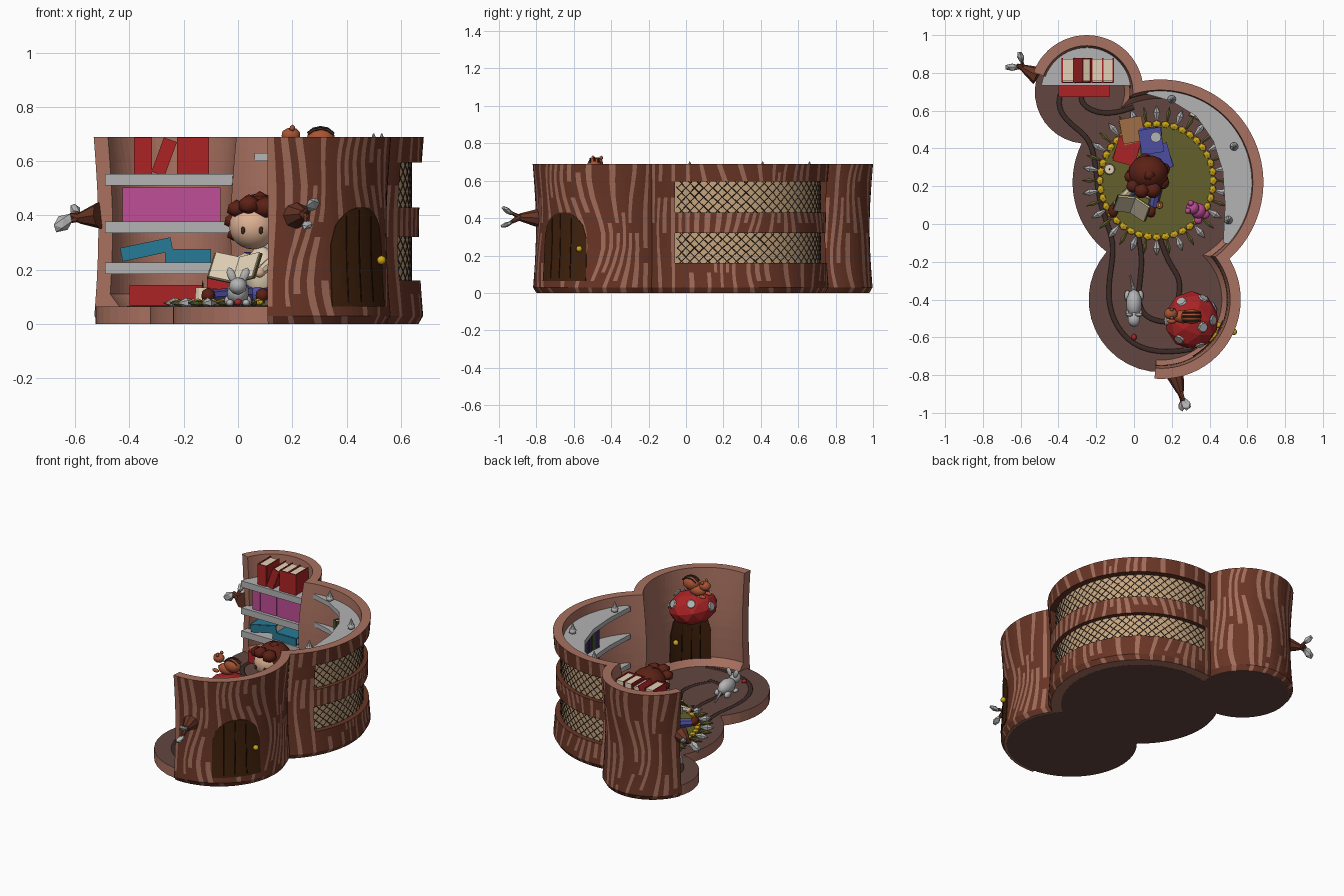
import bpy, bmesh, random
from math import sin, cos, pi, atan2, radians, sqrt
from mathutils import Vector as V, Matrix, Euler

if "Cube" in bpy.data.objects:
    bpy.data.objects.remove(bpy.data.objects["Cube"])
random.seed(4)
MATS = {}
BARK, PALE, WOOD, NET, SOIL = (104, 56, 42), (160, 108, 90), (166, 112, 96), (196, 164, 126), (98, 72, 66)
GREY, RED, BLUE, PINK, CREAM = (178, 178, 178), (170, 40, 42), (44, 122, 150), (190, 80, 150), (225, 208, 180)
OLIVE, GOLD, DOOR, HAIR, SKIN = (98, 96, 46), (205, 165, 30), (66, 38, 20), (92, 38, 28), (222, 176, 146)
NAVY, DARK, ORANGE = (78, 80, 160), (62, 46, 42), (168, 84, 54)

def mat(c):
    if c not in MATS:
        MATS[c] = bpy.data.materials.new("paint")
        MATS[c].diffuse_color = [(v / 255) ** 2.2 for v in c] + [1]
    return MATS[c]

def finish(name, bm, *cols, smooth=False, M=None):
    bmesh.ops.recalc_face_normals(bm, faces=bm.faces)
    if M: bm.transform(M)
    me = bpy.data.meshes.new(name); bm.to_mesh(me); bm.free()
    for c in cols: me.materials.append(mat(c))
    for p in me.polygons: p.use_smooth = smooth
    ob = bpy.data.objects.new(name, me); bpy.context.collection.objects.link(ob)
    return ob

def place(loc, rot=(0, 0, 0), scale=(1, 1, 1)):
    return Matrix.LocRotScale(V(loc), Euler([radians(a) for a in rot]), V(scale))

def blob(name, loc, scale, col, rot=(0, 0, 0), sub=2, smooth=True):
    bm = bmesh.new(); bmesh.ops.create_icosphere(bm, subdivisions=sub, radius=1)
    return finish(name, bm, col, smooth=smooth, M=place(loc, rot, scale))

def cone(name, a, b, r0, r1, col, n=8):
    a, b = V(a), V(b); bm = bmesh.new()
    bmesh.ops.create_cone(bm, cap_ends=True, segments=n, radius1=r0, radius2=r1, depth=(b - a).length)
    q = (b - a).to_track_quat('Z', 'Y').to_matrix().to_4x4()
    return finish(name, bm, col, M=Matrix.Translation((a + b) / 2) @ q)

def book(name, loc, size, col, rot=(0, 0, 0)):
    # two covers and a spine on -y around a page block; loc is the bottom centre
    w, d, h = size; t = .006; bm = bmesh.new()
    for s, c in (((t, d, h), (-w/2, 0, 0)), ((t, d, h), (w/2, 0, 0)), ((w, t, h), (0, -d/2, 0)),
                 ((w - t, d - .012, h - .012), (0, 0, 0))):
        vs = bmesh.ops.create_cube(bm, size=1, matrix=place(c, scale=s))['verts']
        for f in {f for v in vs for f in v.link_faces}: f.material_index = int(s[0] == w - t)
    return finish(name, bm, col, CREAM, M=place(loc, rot) @ Matrix.Translation((0, 0, h / 2)))

def slab(name, pts, z0, z1, col, side=None):
    bm = bmesh.new(); lo = [bm.verts.new((*p, z0)) for p in pts]; hi = [bm.verts.new((*p, z1)) for p in pts]
    bm.faces.new(lo); bm.faces.new(hi)
    for i in range(len(pts)):
        bm.faces.new((lo[i-1], lo[i], hi[i], hi[i-1])).material_index = 1 if side else 0
    return finish(name, bm, col, side or col)

def tubes(name, lines, r, col, kind='POLY', loc=(0, 0, 0), flat=1):
    cu = bpy.data.curves.new(name, 'CURVE'); cu.dimensions = '3D'
    cu.bevel_depth, cu.bevel_resolution, cu.resolution_u = r, 0, 6
    for pts in lines:
        sp = cu.splines.new(kind); sp.points.add(len(pts) - 1)
        for p, q in zip(sp.points, pts): p.co = (*q, 1)
        if kind == 'NURBS': sp.use_endpoint_u, sp.order_u = True, 4
    ob = bpy.data.objects.new(name, cu); bpy.context.collection.objects.link(ob)
    cu.materials.append(mat(col)); ob.location = loc; ob.scale.z = flat

# three overlapping trunk circles: back, middle, front
C = {'B': (V((-.25, .70)), .30), 'M': (V((.14, .22)), .545), 'F': (V((.145, -.40)), .42)}
FLOOR_R = {'B': .275, 'M': .465, 'F': .385}

def isect(k, rm, rk, side):
    c = C['M'][0]; v = C[k][0] - c; D = v.length; a = (D*D + rm*rm - rk*rk) / (2*D); v /= D
    return c + v * a + V((v.y, -v.x)) * side * sqrt(rm*rm - a*a)
def ang(p, k): return atan2(p.y - C[k][0].y, p.x - C[k][0].x)
def on(k, a, r): return C[k][0] + V((cos(a), sin(a))) * r
def path(k, u, d):
    r = {q: C[q][1] + d for q in C}
    j1, j2 = isect('B', r['M'], r['B'], 1), isect('F', r['M'], r['F'], -1)
    a, b = {'B': (radians(160), ang(j1, 'B')), 'M': (ang(j1, 'M'), ang(j2, 'M')), 'F': (ang(j2, 'F'), radians(-95))}[k]
    return on(k, a + (b - a) * u, r[k])
def prof(z): return -.02 if z == 0 else -.018 * sin(pi * z / .69)
def inner(z): return -.1 if z < .07 else prof(z) - .056

# striped trunk wall with two recessed windows
ZS = [0, .03, .065, .11, .16, .24, .32, .375, .43, .51, .595, .645, .69]
LEN, COLS, WIN = {'B': .78, 'M': 1.42, 'F': .92}, {'B': 32, 'M': 60, 'F': 38}, (2, 53)
bm = bmesh.new()
for k in 'BMF':
    n, L = COLS[k], LEN[k]; fixed = (0, 1) + ((WIN[0] / n, WIN[1] / n) if k == 'M' else ())
    def uu(i, z):
        u = i / n; s = u * L; m = min(1, min(abs(u - f) for f in fixed) / .15)
        return u + m * (.03 * sin(9*s + 6*z) + .02 * sin(4*s - 11*z)) / L
    grid = lambda fn: [[bm.verts.new((*path(k, uu(i, z), fn(z)), z)) for z in ZS] for i in range(n + 1)]
    O, I, R = grid(prof), grid(inner), grid(lambda z: -.046)
    hole = lambda i, j: k == 'M' and WIN[0] <= i < WIN[1] and j in (4, 5, 8, 9)
    def quad(m, *v): bm.faces.new(v).material_index = m
    for i in range(n):
        a, b = random.randint(0, 9), random.randint(3, 6)
        for j in range(len(ZS) - 1):
            quad(2, I[i][j], I[i+1][j], I[i+1][j+1], I[i][j+1])
            light = (i % 4 == 1 and j != a) or (i % 4 == 3 and a <= j < a + b)
            if not hole(i, j):
                quad(int(light), O[i][j], O[i+1][j], O[i+1][j+1], O[i][j+1]); continue
            quad(3, R[i][j], R[i+1][j], R[i+1][j+1], R[i][j+1])
            for di, dj, p, q in ((-1, 0, (0, 0), (0, 1)), (1, 0, (1, 0), (1, 1)), (0, -1, (0, 0), (1, 0)), (0, 1, (0, 1), (1, 1))):
                if not hole(i + di, j + dj):
                    A, B = (i + p[0], j + p[1]), (i + q[0], j + q[1])
                    quad(0, O[A[0]][A[1]], O[B[0]][B[1]], R[B[0]][B[1]], R[A[0]][A[1]])
        for j in (0, -1): quad(2, O[i][j], O[i+1][j], I[i+1][j], I[i][j])
    if k != 'M':
        e = 0 if k == 'B' else n
        for j in range(len(ZS) - 1): quad(2, O[e][j], O[e][j+1], I[e][j+1], I[e][j])
bmesh.ops.delete(bm, geom=[v for v in bm.verts if not v.link_faces], context='VERTS')
bmesh.ops.remove_doubles(bm, verts=bm.verts, dist=.0005)
finish("trunk_wall", bm, BARK, PALE, WOOD, NET)

# crossed netting in the windows
lines = []
for z0, z1 in ((.16, .32), (.43, .595)):
    for i in range(-3, 24):
        for s in (0, 1):
            pts = [((i + 3.4 * t) / 23, z0 + (z1 - z0) * (t if s else 1 - t)) for t in (q / 6 for q in range(7))]
            pts = [(.034 + .849 * u, z) for u, z in pts if 0 <= u <= 1]
            if len(pts) > 1: lines.append([(*path('M', u, -.045), z) for u, z in pts])
tubes("window_netting", lines, .0022, DARK)

# floor plate as the union outline of the three circles
R = FLOOR_R; pf = [isect('F', R['M'], R['F'], s) for s in (1, -1)]; pb = [isect('B', R['M'], R['B'], s) for s in (1, -1)]
out = []
for k, p, q in (('F', pf[0], pf[1]), ('M', pf[1], pb[0]), ('B', pb[0], pb[1]), ('M', pb[1], pf[0])):
    a, b = ang(p, k), ang(q, k)
    if b < a: b += 2 * pi
    out += [on(k, a + (b - a) * i / 28, R[k]) for i in range(28)]
slab("floor", out, 0, .065, SOIL, WOOD)
slab("floor_underside", out, -.0005, 0, SOIL)
rings = [[(-.30, .80), (-.44, .68), (-.36, .52), (-.2, .46), (-.2, .1), (-.08, -.1), (-.16, -.36), (-.08, -.62), (.12, -.70), (.32, -.66)],
         [(.02, -.06), (.06, -.2), (-.01, -.4), (.06, -.52), (.2, -.52)], [(.14, -.08), (.18, -.22), (.26, -.26), (.24, -.42), (.18, -.5)],
         [(-.2, .78), (-.32, .68), (-.24, .58), (-.1, .58), (.0, .62)]]
tubes("floor_growth_rings", [[(x, y, 0) for x, y in r] for r in rings], .013, DARK, 'NURBS', (0, 0, .065), .2)

# arched door, outside and inside
def door(name, off, shift):
    bm = bmesh.new(); cols = []
    for i in range(15):
        t = i / 7 - 1; a = radians(-40 + 21 * t); top = .29 + .14 * sqrt(max(0, 1 - t*t))
        col = []
        for j in range(7):
            z = .065 + (top - .065) * j / 6
            col.append([bm.verts.new((*on('F', a, .42 + prof(z) + off + e), z)) for e in (0, shift)])
        cols.append(col)
    for a, b in zip(cols, cols[1:]):
        for j in range(6):
            for e in (0, 1): bm.faces.new((a[j][e], b[j][e], b[j+1][e], a[j+1][e]))
        for j in (0, 6): bm.faces.new((a[j][0], b[j][0], b[j][1], a[j][1]))
    for c in (cols[0], cols[-1]):
        for j in range(6): bm.faces.new((c[j][0], c[j+1][0], c[j+1][1], c[j][1]))
    finish(name, bm, DOOR)
    tubes(name + "_planks", [[(*on('F', radians(-40 + t), .42 + prof(z) + off + shift), z) for z in (.08, .2, .3, h)]
          for t, h in ((-11, .40), (-2, .42), (8, .40))], .003, (35, 20, 12))
    r = .42 + prof(.235) + off + shift
    blob(name + "_knob", (*on('F', radians(-24), r + (.012 if shift > 0 else -.012)), .235), (.017,) * 3, GOLD)
door("outer_door", -.01, .014); door("inner_door", -.05, -.012)

# branch stubs with grey leaves
for nm, pts, leaves in (("left", ((-.51, .785, .40), (-.585, .825, .39), (-.62, .84, .40)), (((-.645, .83, .372), (.045, .022, .03), (0, -35, 0)), ((-.60, .885, .42), (.02, .035, .02), (30, 0, 20)))),
                        ("front", ((.215, -.79, .40), (.245, -.89, .405), (.255, -.93, .38)), (((.275, -.955, .44), (.028, .04, .016), (-35, 0, 20)), ((.255, -.96, .365), (.022, .036, .014), (20, 0, -10))))):
    cone(nm + "_branch", pts[0], pts[1], .05, .02, BARK); cone(nm + "_twig", pts[1], pts[2], .018, .01, BARK)
    for loc, s, r in leaves:
        cone(nm + "_stem", pts[1], loc, .013, .006, BARK, 6); blob(nm + "_leaf", loc, s, GREY, r, 1, False)

# bookcase in the back trunk
arc = [on('B', radians(8 + 164 * i / 16), .243) for i in range(17)]
for z in (.185, .335, .51): slab("back_shelf", arc, z, z + .042, GREY)
for x, w, r in ((-.35, .06, 0), (-.275, .045, 20), (-.195, .055, 0), (-.137, .055, 0)):
    book("top_book", (x - .02 * (r > 0), .815, .553), (w, .13, .134), RED, (0, r, 0))
for i in range(6): book("pink_book", (-.395 + .06 * i, .81, .378), (.054, .11, .125), PINK)
book("leaning_book", (-.43, .80, .255), (.045, .11, .19), BLUE, (0, 78, 0))
book("flat_book", (-.27, .80, .25), (.045, .11, .17), BLUE, (0, 90, 0))
book("floor_book", (-.40, .72, .105), (.07, .09, .27), RED, (0, 90, 0))

# curved bookcase along the middle wall
edge = [V(p) for p in ((.06, .69), (.2, .65), (.33, .57), (.42, .44), (.47, .28), (.482, .1), (.472, -.1))]
edge += [on('M', radians(-42 + 138 * i / 20), .487) for i in range(21)]
for z in (.23, .42, .60): slab("curved_shelf", edge, z, z + .03, GREY)
for z in (.26, .45):
    for i in range(15):
        a = -8 + 5.2 * i
        book("wall_book", (*on('M', radians(a), .42), z), (.03, .07, random.uniform(.11, .135)),
             random.choice([(120, 40, 40), (110, 60, 120), (70, 84, 60), (60, 50, 90)]), (0, 0, a - 90))
for x, y in ((.20, .66), (.53, .41), (.50, .02)):
    blob("shelf_lantern", (x, y, .65), (.025, .025, .022), GREY, sub=1); cone("lantern_tip", (x, y, .66), (x, y, .703), .018, .002, GREY)

# round rug with braided rim and fringe
slab("rug", [V((.12 + .3 * cos(i * pi / 20), .23 + .3 * sin(i * pi / 20))) for i in range(40)], .065, .08, OLIVE)
for i in range(40):
    a = i * pi / 20
    blob("rug_braid", (.12 + .3 * cos(a), .23 + .3 * sin(a), .08), (.02, .026, .014), GOLD, (0, 0, i * 9), 1, False)
for i in range(36):
    a = i * pi / 18; d = V((cos(a), sin(a), 0)); o = V((.12, .23, .077))
    cone("rug_fringe", o + d * .315, o + d * .36, .006, .02 if i % 2 else .013, GREY if i % 2 else OLIVE, 6)
    cone("fringe_tip", o + d * .36, o + d * .395, .02 if i % 2 else .013, .002, GREY if i % 2 else OLIVE, 6)

# seated reader with open book
blob("reader_torso", (.085, .24, .19), (.062, .05, .10), CREAM)
blob("reader_hips", (.09, .25, .11), (.075, .06, .045), NAVY)
blob("reader_head", (.055, .235, .36), (.088, .085, .085), SKIN, sub=3)
blob("hair_cap", (.075, .27, .385), (.108, .098, .098), HAIR, (-12, 0, 0))
for x, y, z, s in ((-.005, .20, .425, .04), (.04, .175, .44, .045), (.1, .18, .43, .05), (.15, .22, .37, .042), (.15, .24, .31, .035), (.155, .29, .36, .04), (-.02, .25, .38, .035), (-.015, .27, .33, .028), (.06, .33, .32, .05), (.08, .26, .46, .035)):
    blob("hair_curl", (x, y, z), (s, s, s * .85), HAIR, sub=1)
for x, y in ((.018, .156), (.085, .155)): blob("eye", (x, y, .345), (.008, .006, .014), DARK)
for s in (-1, 1):
    hand = (-.005 + .085 * s, .13 + .02 * s, .19)
    cone("reader_arm", (.085 + .055 * s, .23, .24), hand, .024, .018, CREAM); blob("reader_hand", hand, (.02,) * 3, SKIN)
    cone("reader_leg", (.09 + .04 * s, .24, .11), (.0 + .10 * s, .09, .10), .034, .025, NAVY)
    blob("reader_shoe", (-.01 + .10 * s, .07, .105), (.026, .036, .028), HAIR)
    for nm, e, c, w in (("open_cover", 0, OLIVE, .1), ("open_pages", .007, CREAM, .09)):
        b = bmesh.new(); bmesh.ops.create_cube(b, size=1)
        finish(nm, b, c, M=place((-.005, .105, .195), (48, 0, -20)) @ place((0, 0, 0), (0, -18 * s, 0)) @ place((.048 * s, 0, e), scale=(w, .12, .008)))

# book piles behind the reader
for x, y, n, c, r in ((.10, .45, 4, NAVY, 4), (.0, .51, 3, (160, 110, 70), 10), (-.03, .37, 2, RED, -20), (.14, .37, 3, NAVY, 15)):
    for i in range(n): book("piled_book", (x + .05, y, .105 + .046 * i), (.04, .13, .12), c, (0, -90, r + 5 * (i % 2)))
cone("pile_cup", (.115, .46, .26), (.115, .46, .31), .022, .028, GREY, 12)

# candle mug, bottle and pink toy on the rug
cone("candle", (-.13, .29, .08), (-.13, .29, .135), .03, .026, CREAM, 12); cone("wick", (-.13, .29, .135), (-.13, .29, .16), .004, .001, DARK, 5)
cone("bottle", (.135, .10, .08), (.135, .10, .13), .02, .018, ORANGE); cone("bottle_neck", (.135, .10, .13), (.135, .10, .155), .009, .008, GOLD)
for x, y, z, s in ((.34, .07, .12, .042), (.31, .085, .165, .036), (.30, .11, .20, .016), (.285, .07, .20, .016), (.375, .05, .10, .025), (.34, .02, .095, .022)):
    blob("pink_toy", (x, y, z), (s, s, s), PINK)

# grey mouse on the front floor
blob("mouse_body", (0, -.42, .115), (.042, .075, .048), GREY); blob("mouse_head", (0, -.505, .14), (.034, .04, .032), GREY)
cone("mouse_tail", (0, -.36, .10), (-.02, -.27, .072), .01, .003, GREY, 6)
for s in (-1, 1):
    blob("mouse_ear", (.024 * s, -.48, .18), (.016, .01, .03), GREY, (0, 22 * s, 0))
    blob("mouse_foot", (.03 * s, -.47, .078), (.014, .022, .013), GREY); blob("mouse_hind", (.035 * s, -.38, .085), (.016, .03, .02), GREY)
blob("acorn", (0, -.60, .08), (.016, .02, .014), RED, sub=1)

# spotted mushroom canopy over the inner door
mc = V((.305, -.51, .52)); blob("mushroom_cap", mc, (.145, .155, .105), RED, (0, 12, 0), 2, False)
cone("mushroom_stem", (.31, -.51, .46), (.42, -.60, .44), .05, .04, GOLD)
for a, e in ((0, 35), (60, 25), (120, 40), (180, 20), (235, 35), (290, 20), (330, 60), (150, 70), (30, 5), (260, 0)):
    d = V((cos(radians(a)) * cos(radians(e)), sin(radians(a)) * cos(radians(e)), sin(radians(e))))
    p = mc + V((d.x * .138, d.y * .147, d.z * .10)); cone("mushroom_spot", p, p + d * .008, .03, .024, GREY)

# striped chipmunk on the cap
blob("chipmunk_body", (.26, -.49, .645), (.055, .036, .036), ORANGE); blob("chipmunk_head", (.195, -.475, .695), (.036, .032, .03), ORANGE)
blob("chipmunk_tail", (.305, -.49, .68), (.055, .04, .045), ORANGE)
for i in (-1, 0, 1): tubes("tail_stripe", [[(.305 + .055 * cos(t), -.49 + .022 * i, .68 + (.045 - .005 * abs(i)) * sin(t)) for t in (.5, 1.1, 1.6, 2.1, 2.6)]], .005, DARK)
for s in (-1, 1):
    blob("chipmunk_ear", (.20, -.475 + .022 * s, .722), (.012, .01, .013), ORANGE, sub=1); blob("chipmunk_paw", (.20, -.485 + .03 * s, .63), (.024, .012, .012), ORANGE)

for m in bpy.data.materials:
    if m.users and not m.is_grease_pencil:
        m.use_nodes = True
        m.node_tree.nodes["Principled BSDF"].inputs["Base Color"].default_value = m.diffuse_color
